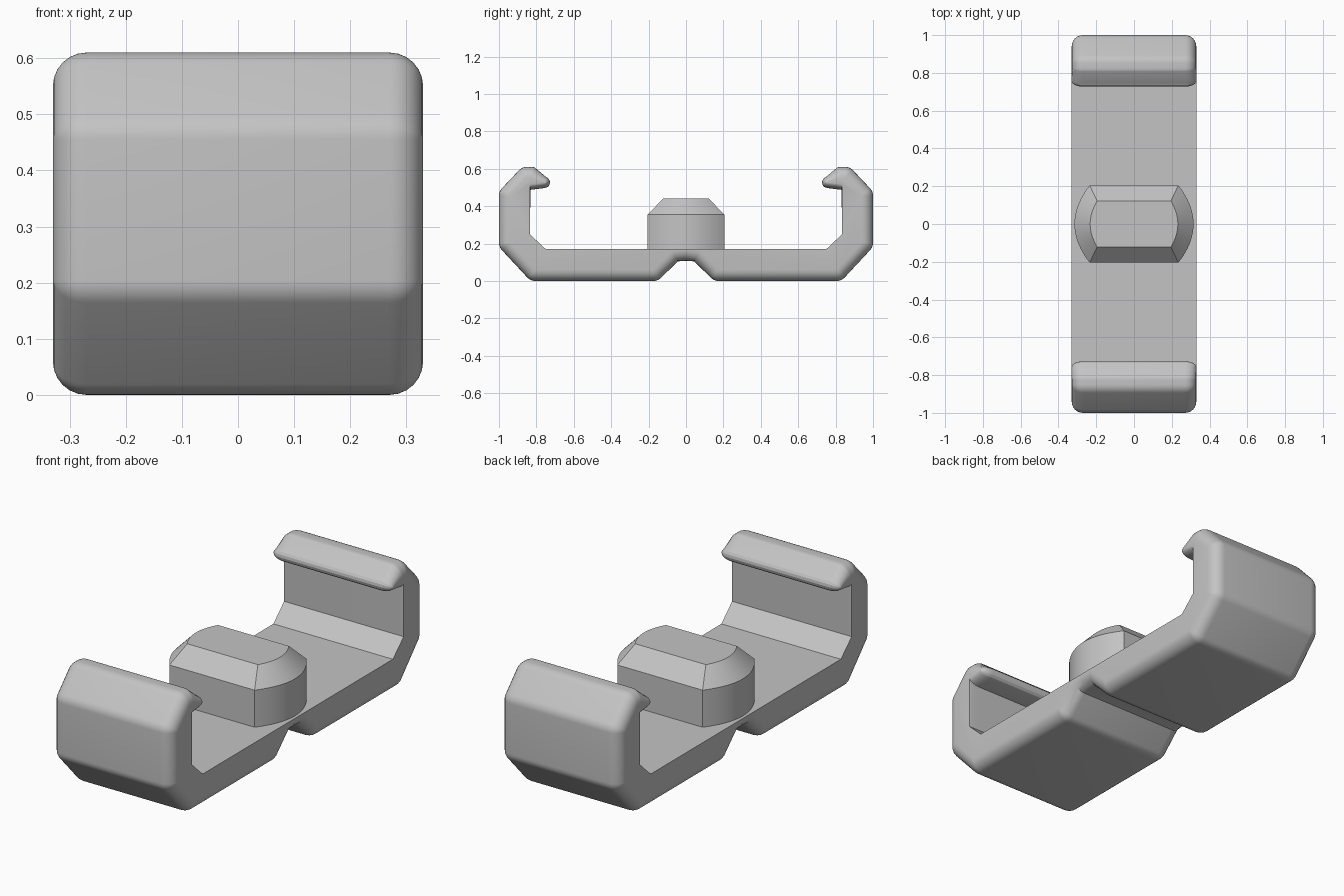
import bpy, bmesh, math
from mathutils import Vector

cube = bpy.data.objects.get("Cube")
if cube:
    bpy.data.objects.remove(cube, do_unlink=True)

grey = bpy.data.materials.new("light grey")
grey.use_nodes = True
GREY = (0.55, 0.55, 0.55, 1)
grey.diffuse_color = GREY
grey.node_tree.nodes["Principled BSDF"].inputs["Base Color"].default_value = GREY


def loft(name, loops):
    """Skin closed loops of equal length and cap both ends."""
    bm = bmesh.new()
    rings = [[bm.verts.new(p) for p in loop] for loop in loops]
    n = len(rings[0])
    for a, b in zip(rings, rings[1:]):
        for i in range(n):
            j = (i + 1) % n
            bm.faces.new((a[i], a[j], b[j], b[i]))
    bm.faces.new(rings[0][::-1])
    bm.faces.new(rings[-1])
    bmesh.ops.remove_doubles(bm, verts=bm.verts, dist=0.0002)
    bmesh.ops.recalc_face_normals(bm, faces=bm.faces)
    mesh = bpy.data.meshes.new(name)
    bm.to_mesh(mesh)
    bm.free()
    mesh.materials.append(grey)
    obj = bpy.data.objects.new(name, mesh)
    bpy.context.collection.objects.link(obj)
    bpy.ops.object.select_all(action="DESELECT")
    obj.select_set(True)
    bpy.context.view_layer.objects.active = obj
    bpy.ops.object.shade_smooth_by_angle(angle=math.radians(25))
    return obj


# Clip: core line of the rounded outer skin as (y, z, radius)
HALF_WIDTH, R, STEPS = 0.33, 0.06, 6
half = [(0.07, 0.163, R), (0.175, 0.06, R), (0.805, 0.06, R), (0.94, 0.205, R),
        (0.94, 0.455, R), (0.85, 0.55, R), (0.828, 0.55, R),
        (0.757, 0.527, 0.03), (0.835, 0.517, 0.03)]
core = [(-y, z, r) for y, z, r in reversed(half)] + [(0, 0.168, R)] + half

# Sharp inner wall, chamfer and floor
inner_half = [(0.835, 0.25), (0.75, 0.17)]
inner = inner_half + [(-y, z) for y, z in reversed(inner_half)]


def outward(a, b):
    return Vector((b[1] - a[1], a[0] - b[0])).normalized()


def skin(scale):
    """Grow the core line outward, rounding its convex corners."""
    points = []
    for i, (y, z, r) in enumerate(core):
        centre = Vector((y, z))
        before = outward(core[max(i - 1, 0)], core[max(i, 1)])
        k = min(i, len(core) - 2)
        after = outward(core[k], core[k + 1])
        turn = math.atan2(before.x * after.y - before.y * after.x, before.dot(after))
        if i in (0, len(core) - 1):
            points.append(centre + before * r * scale)
        elif turn < 0:
            middle = (before + after).normalized()
            points.append(centre + middle * r * scale / math.cos(turn / 2))
        else:
            start = math.atan2(before.y, before.x)
            for s in range(STEPS + 1):
                a = start + turn * s / STEPS
                points.append(centre + Vector((math.cos(a), math.sin(a))) * r * scale)
    return [(p.x, p.y) for p in points] + inner


# Rounded rims on both sides of the clip
layers = []
for s in range(STEPS + 1):
    a = math.pi / 2 * s / STEPS
    layers.append((-HALF_WIDTH + R * (1 - math.sin(a)), math.sin(a)))
for i, (x, grow) in enumerate(layers):
    layers[i] = (-HALF_WIDTH + R * (1 - math.cos(math.pi / 2 * i / STEPS)), grow)
layers += [(-x, grow) for x, grow in reversed(layers)]
loft("clip_body", [[(x, y, z) for y, z in skin(grow)] for x, grow in layers])


# Centre block with bowed ends and a chamfered top
def block_loop(z, half_y, corner_x, bow):
    ys = [half_y * (2 * i / 16 - 1) for i in range(17)]
    right = [(corner_x + bow * (1 - (y / half_y) ** 2), y, z) for y in ys]
    return right + [(-x, -y, z) for x, y, z in right]


loft("centre_block", [block_loop(0.15, 0.205, 0.235, 0.08),
                      block_loop(0.355, 0.205, 0.235, 0.08),
                      block_loop(0.44, 0.122, 0.195, 0.037)])
